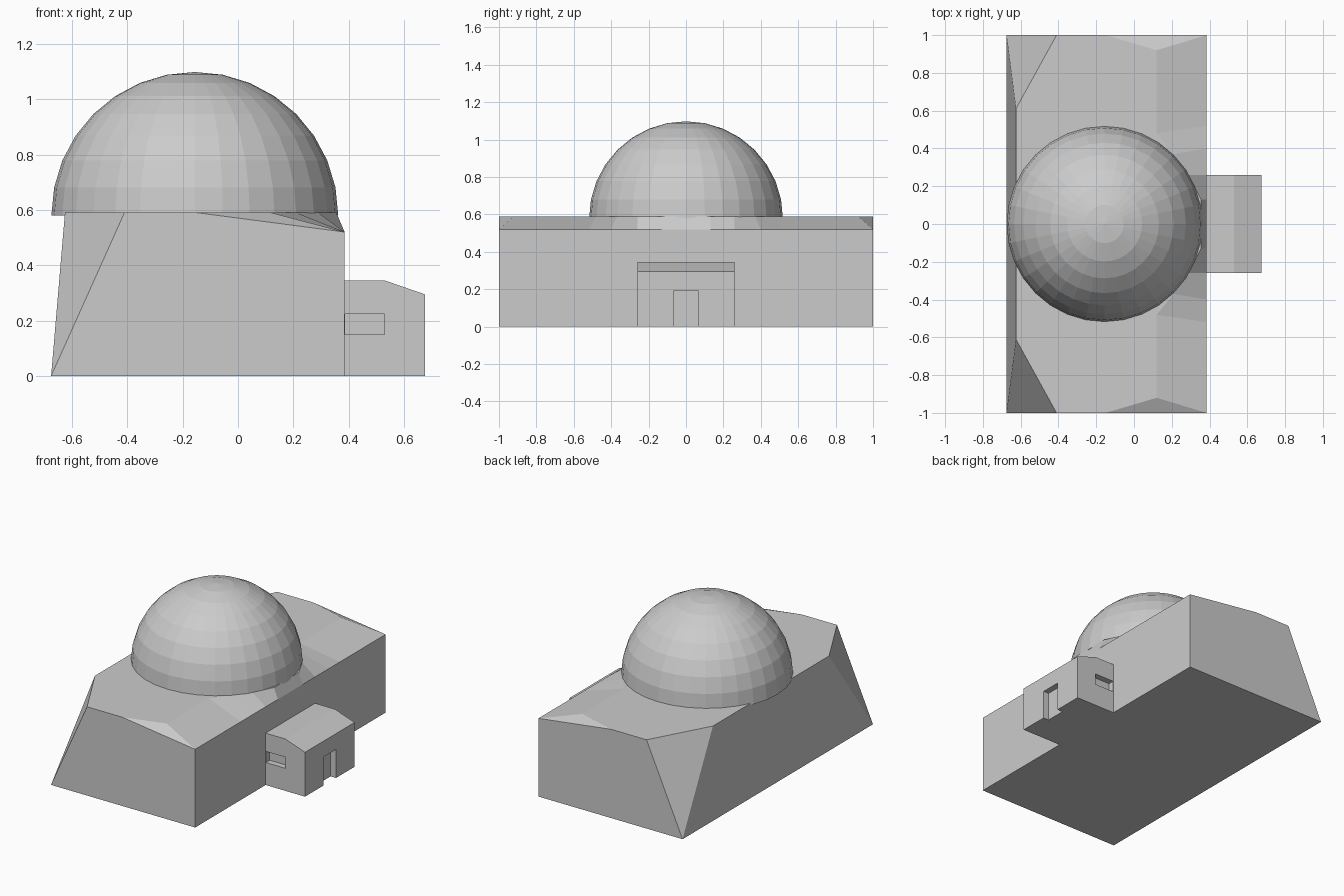
import bpy, bmesh, math

if "Cube" in bpy.data.objects:
    bpy.data.objects.remove(bpy.data.objects["Cube"])


def make_object(name, bm):
    bmesh.ops.recalc_face_normals(bm, faces=bm.faces)
    mesh = bpy.data.meshes.new(name)
    bm.to_mesh(mesh)
    bm.free()
    obj = bpy.data.objects.new(name, mesh)
    bpy.context.collection.objects.link(obj)
    return obj


def mirrored(half):
    # half outline with y > 0, returned as a full run from +y to -y
    return half + [(x, -y, z) for x, y, z in reversed(half)]


# Main building: flat roof with a chamfered front edge and clipped corners
BACK, FRONT, ROOF, EAVE = -0.675, 0.385, 0.59, 0.52
bm = bmesh.new()


def row(points):
    return [bm.verts.new(p) for p in points]


ridge = row(mirrored([(0.12, 0.92, ROOF), (0.12, 0.48, ROOF), (0.21, 0.37, ROOF),
                      (0.29, 0.26, ROOF), (0.355, 0.13, ROOF)]))
eave = row(mirrored([(FRONT, 1, EAVE), (FRONT, 0.52, EAVE), (FRONT, 0.40, EAVE),
                     (FRONT, 0.26, EAVE), (FRONT, 0.13, EAVE)]))
end_front = row(mirrored([(-0.15, 1, ROOF)]))
end_back = row(mirrored([(-0.41, 1, ROOF)]))
roof_back = row(mirrored([(-0.625, 0.61, ROOF)]))
base_front = row(mirrored([(FRONT, 1, 0)]))
base_back = row(mirrored([(BACK, 1, 0)]))

for i in range(len(ridge) - 1):
    bm.faces.new((ridge[i], ridge[i + 1], eave[i + 1], eave[i]))
bm.faces.new([roof_back[0], end_back[0], end_front[0]] + ridge +
             [end_front[1], end_back[1], roof_back[1]])
bm.faces.new(eave + [base_front[1], base_front[0]])
bm.faces.new((base_front[0], base_front[1], base_back[1], base_back[0]))
bm.faces.new((base_back[0], base_back[1], roof_back[1], roof_back[0]))
for s, k in ((0, 0), (1, -1)):
    bm.faces.new((base_back[s], base_front[s], eave[k], end_front[s], end_back[s]))
    bm.faces.new((end_front[s], ridge[k], eave[k]))
    bm.faces.new((base_back[s], end_back[s], roof_back[s]))
make_object("main_building", bm)

# Dome: upper half of a faceted sphere
bm = bmesh.new()
bmesh.ops.create_uvsphere(bm, u_segments=32, v_segments=16, radius=0.518)
cut = bmesh.ops.bisect_plane(bm, geom=bm.verts[:] + bm.edges[:] + bm.faces[:], dist=1e-4,
                             plane_co=(0, 0, 0), plane_no=(0, 0, 1), clear_inner=True)
bmesh.ops.holes_fill(bm, edges=[e for e in bm.edges if e.is_boundary], sides=0)
dome = make_object("dome", bm)
dome.location = (-0.156, 0, 0.58)

# Entrance porch: side profile extruded across y
HALF = 0.26
profile = [(FRONT, 0), (0.675, 0), (0.675, 0.295), (0.53, 0.345), (FRONT, 0.345)]
bm = bmesh.new()
face = bm.faces.new([bm.verts.new((x, -HALF, z)) for x, z in profile])
ext = bmesh.ops.extrude_face_region(bm, geom=[face])
bmesh.ops.translate(bm, vec=(0, 2 * HALF, 0),
                    verts=[g for g in ext["geom"] if isinstance(g, bmesh.types.BMVert)])
porch = make_object("entrance_porch", bm)


# Recesses for the doorway and the two side windows
def cut_recess(name, lo, hi):
    bm = bmesh.new()
    bmesh.ops.create_cube(bm, size=1)
    for v in bm.verts:
        v.co = [(a + b) / 2 + c * (b - a) for a, b, c in zip(lo, hi, v.co)]
    cutter = make_object(name, bm)
    cutter.hide_render = True
    cutter.hide_viewport = True
    mod = porch.modifiers.new(name, 'BOOLEAN')
    mod.operation = 'DIFFERENCE'
    mod.solver = 'EXACT'
    mod.object = cutter


DEPTH = 0.04
cut_recess("doorway_cutter", (0.675 - DEPTH, -0.068, -0.1), (0.8, 0.066, 0.19))
cut_recess("left_window_cutter", (0.387, -0.4, 0.15), (0.53, -HALF + DEPTH, 0.224))
cut_recess("right_window_cutter", (0.387, HALF - DEPTH, 0.15), (0.53, 0.4, 0.224))
